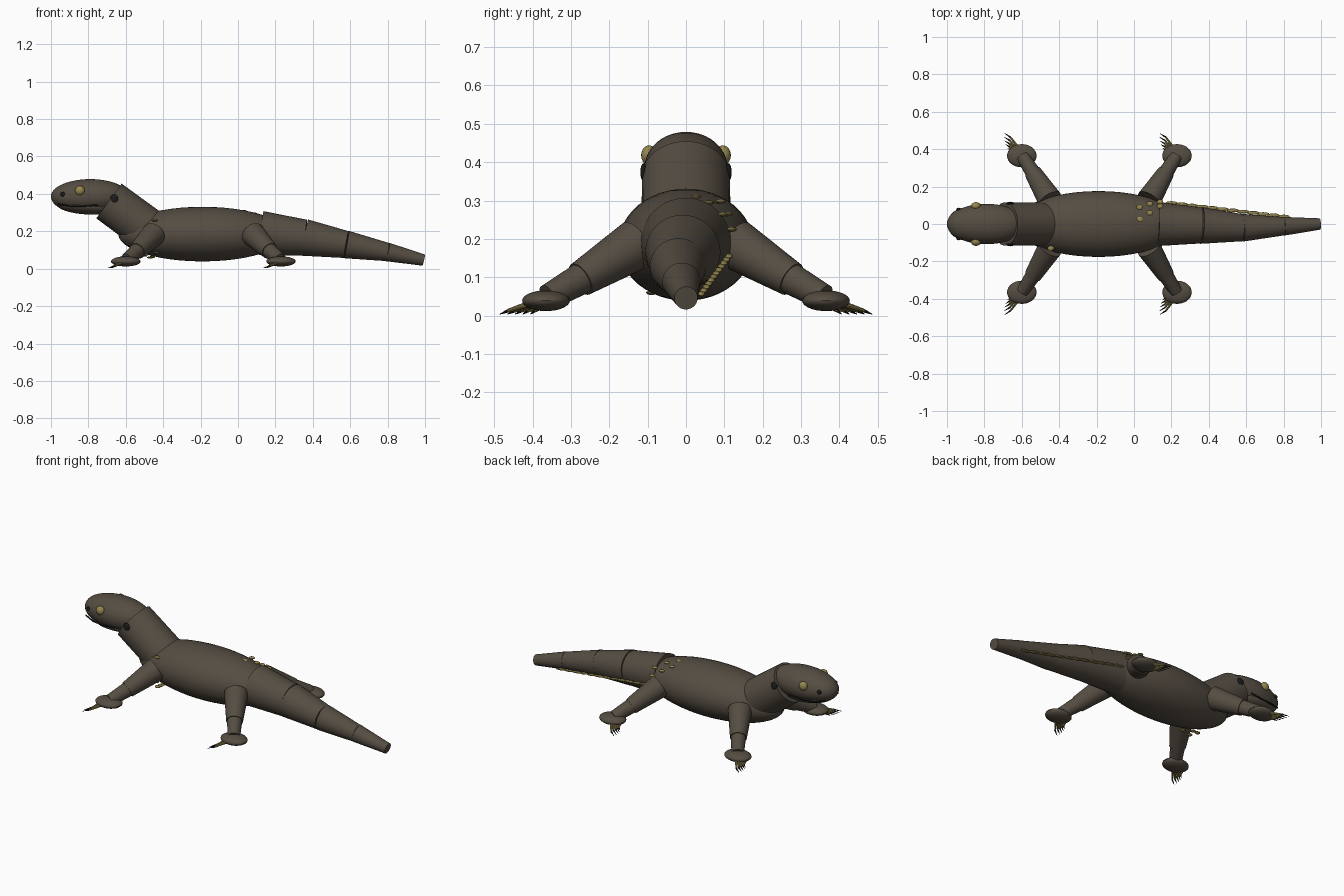
import bpy, bmesh
from mathutils import Vector, Matrix

if "Cube" in bpy.data.objects:
    bpy.data.objects.remove(bpy.data.objects["Cube"])


def material(name, rgb):
    m = bpy.data.materials.new(name)
    m.diffuse_color = (*rgb, 1)
    m.use_nodes = True
    m.node_tree.nodes["Principled BSDF"].inputs["Base Color"].default_value = m.diffuse_color
    return m


SKIN = material("brown_skin", (0.09, 0.074, 0.055))
GOLD = material("gold", (0.30, 0.24, 0.08))
DARK = material("dark", (0.012, 0.012, 0.012))


def finish(bm, name, mat):
    me = bpy.data.meshes.new(name)
    bm.to_mesh(me)
    bm.free()
    ob = bpy.data.objects.new(name, me)
    bpy.context.collection.objects.link(ob)
    me.materials.append(mat)
    bpy.context.view_layer.objects.active = ob
    bpy.ops.object.select_all(action='DESELECT')
    ob.select_set(True)
    bpy.ops.object.shade_smooth_by_angle()
    return ob


def ellipsoid(name, center, radii, mat=SKIN, seg=32, tilt=0.0):
    bm = bmesh.new()
    bmesh.ops.create_uvsphere(bm, u_segments=seg, v_segments=seg // 2, radius=1)
    bm.transform(Matrix.Translation(center) @ Matrix.Rotation(tilt, 4, 'Y')
                 @ Matrix.Diagonal((*radii, 1)))
    return finish(bm, name, mat)


def limb(name, a, b, r1, r2, mat=SKIN, seg=32):
    a, b = Vector(a), Vector(b)
    d = b - a
    bm = bmesh.new()
    bmesh.ops.create_cone(bm, cap_ends=True, segments=seg, radius1=r1, radius2=r2,
                          depth=d.length)
    bm.transform(Matrix.Translation((a + b) / 2)
                 @ d.to_track_quat('Z', 'Y').to_matrix().to_4x4())
    return finish(bm, name, mat)


# Trunk, neck and head
ellipsoid("body", (-0.19, 0, 0.185), (0.45, 0.176, 0.146), seg=48)
limb("neck", (-0.69, 0, 0.362), (-0.48, 0, 0.208), 0.115, 0.116, seg=48)
ellipsoid("head", (-0.79, 0, 0.386), (0.21, 0.108, 0.093), seg=48)
ellipsoid("snout", (-0.885, 0, 0.385), (0.114, 0.09, 0.075))
ellipsoid("lower_jaw", (-0.81, 0, 0.335), (0.16, 0.092, 0.045), tilt=0.06)

# Eyes, nostrils, ears and mouth line on both sides
for s, side in ((-1, "right"), (1, "left")):
    ellipsoid(f"eye_{side}", (-0.845, s * 0.096, 0.418), (0.026, 0.021, 0.026), GOLD, 20)
    ellipsoid(f"nostril_{side}", (-0.937, s * 0.077, 0.398), (0.014, 0.01, 0.012), DARK, 12)
    ellipsoid(f"ear_{side}", (-0.662, s * 0.110, 0.374), (0.021, 0.009, 0.024), DARK, 16)
    mouth = [(-0.965, 0.062, 0.345), (-0.90, 0.086, 0.335),
             (-0.83, 0.094, 0.334), (-0.75, 0.098, 0.34)]
    for p, q in zip(mouth, mouth[1:]):
        limb(f"mouth_{side}", (p[0], s * p[1], p[2]), (q[0], s * q[1], q[2]),
             0.004, 0.004, DARK, 8)

# Tail of four tapering segments, swaying slightly sideways
tail = [(0.125, 0, 0.19, 0.118), (0.36, -0.008, 0.166, 0.098), (0.58, -0.02, 0.129, 0.074),
        (0.80, -0.012, 0.089, 0.050), (0.993, 0, 0.046, 0.031)]
for i, (p, q) in enumerate(zip(tail, tail[1:])):
    limb(f"tail_segment_{i + 1}", p[:3], q[:3], p[3], q[3] * 0.98, seg=40)

# Legs: rear leg mirrors the front one lengthwise, feet all point forward
for s, side in ((-1, "right"), (1, "left")):
    for end, fx in (("front", lambda x: x), ("rear", lambda x: -0.37 - x)):
        hip = (fx(-0.45), s * 0.13, 0.185)
        knee = (fx(-0.54), s * 0.275, 0.095)
        ankle = (fx(-0.595), s * 0.36, 0.048)
        limb(f"{end}_{side}_upper_leg", hip, knee, 0.066, 0.046)
        limb(f"{end}_{side}_lower_leg", Vector(knee).lerp(Vector(hip), 0.06), ankle,
             0.042, 0.034)
        cx = fx(-0.6)
        ellipsoid(f"{end}_{side}_foot", (cx, s * 0.365, 0.039), (0.079, 0.062, 0.027))
        for t in range(5):
            root = Vector((cx - 0.022 - 0.008 * t, s * (0.412 - 0.012 * t), 0.03))
            tip = Vector((cx - 0.092 - 0.004 * t * (2 - t) / 2,
                          s * (0.485 - 0.02 * t), 0.004))
            mid = root.lerp(tip, 0.65) + Vector((0.008, s * 0.004, 0))
            limb(f"{end}_{side}_toe", root, mid, 0.008, 0.005, GOLD, 10)
            limb(f"{end}_{side}_claw", mid, tip, 0.005, 0.001, DARK, 8)

# Row of gold scales along the left side of the tail
for i in range(12):
    t = i / 11
    ellipsoid("tail_scale", (0.20 + 0.60 * t, 0.112 - 0.072 * t, 0.155 - 0.098 * t),
              (0.034, 0.010, 0.006), GOLD, 12, 0.12)

# Gold spots on hip and shoulder
for p in ((0.03, 0.09, 0.298), (0.085, 0.108, 0.265), (0.085, 0.06, 0.295),
          (0.03, 0.025, 0.309), (0.14, 0.095, 0.264), (0.14, 0.118, 0.225),
          (-0.445, -0.13, 0.258), (-0.50, -0.06, 0.07), (-0.47, -0.09, 0.06),
          (-0.46, -0.05, 0.062), (-0.435, -0.11, 0.085)):
    ellipsoid("gold_spot", p, (0.017, 0.014, 0.006), GOLD, 14)
